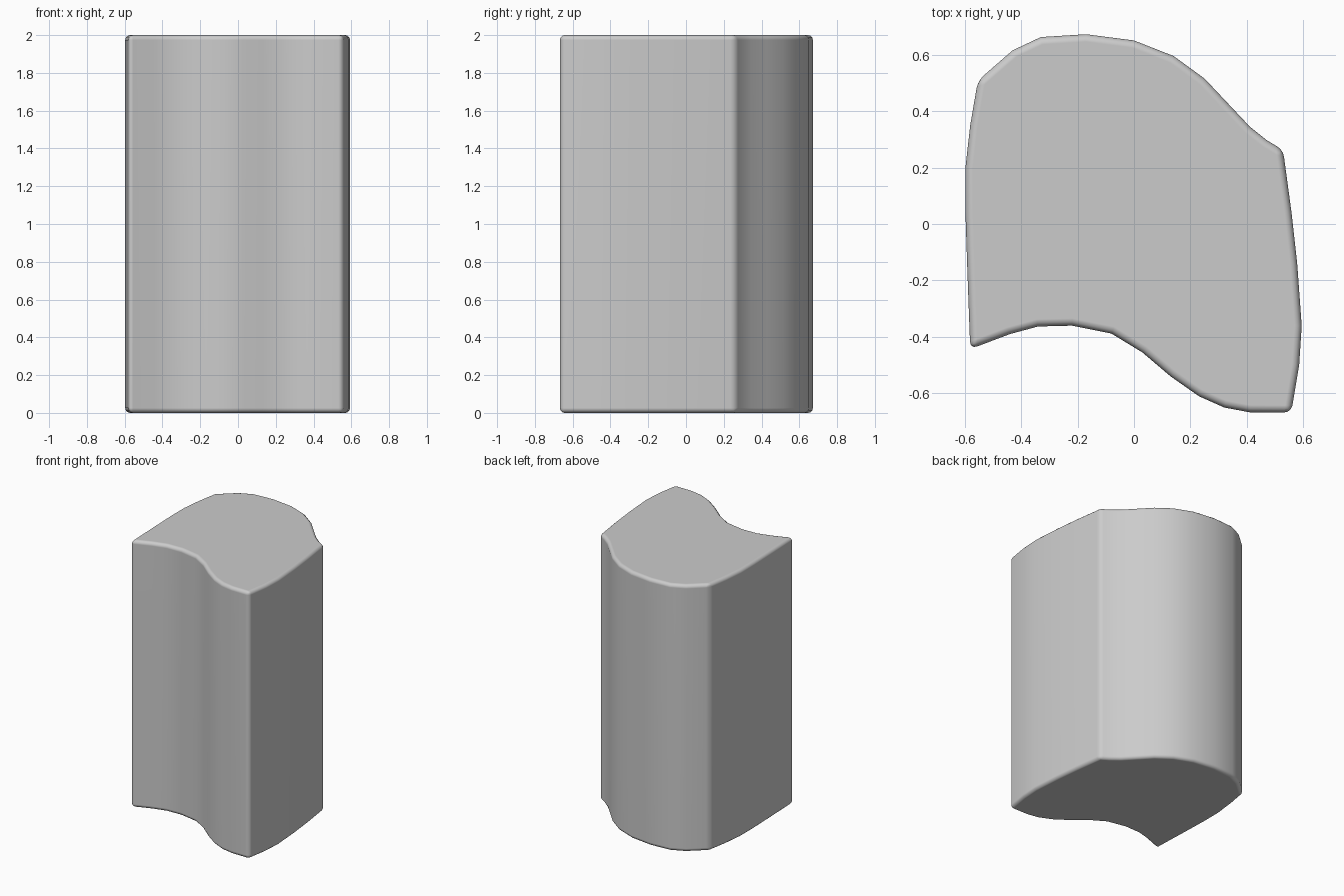
import bpy, bmesh

if "Cube" in bpy.data.objects:
    bpy.data.objects.remove(bpy.data.objects["Cube"])

# Plan outline as four sides, each starting at a corner
sides = [
    # front: S-curve
    [(-.58, -.443), (-.44, -.39), (-.34, -.363), (-.22, -.36), (-.08, -.388), (.03, -.455),
     (.13, -.54), (.23, -.61), (.32, -.65), (.41, -.667)],
    # right
    [(.557, -.668), (.585, -.5), (.594, -.36), (.578, -.14), (.558, .04)],
    # back: S-curve
    [(.528, .262), (.47, .297), (.41, .345), (.33, .43), (.25, .515), (.14, .595), (0, .65),
     (-.17, .672), (-.33, .662), (-.43, .615)],
    # left
    [(-.553, .508), (-.58, .35), (-.597, .2), (-.597, .04), (-.59, -.17)],
]
outline = [p for side in sides for p in side]
corners = [side[0] for side in sides]
HEIGHT = 2.0

# Extrude the outline
bm = bmesh.new()
face = bm.faces.new([bm.verts.new((x, y, 0)) for x, y in outline])
top = bmesh.ops.extrude_face_region(bm, geom=[face], use_keep_orig=True)["geom"]
bmesh.ops.translate(bm, vec=(0, 0, HEIGHT),
                    verts=[v for v in top if isinstance(v, bmesh.types.BMVert)])
bmesh.ops.recalc_face_normals(bm, faces=bm.faces)


def at_corner(edge):
    x, y, _ = edge.verts[0].co
    return any(abs(x - cx) + abs(y - cy) < 1e-4 for cx, cy in corners)


# Round the rims and the four upright corners
edges = [e for e in bm.edges
         if abs(e.verts[0].co.z - e.verts[1].co.z) < 1e-4 or at_corner(e)]
bmesh.ops.bevel(bm, geom=edges, offset=0.026, offset_type='OFFSET', segments=3,
                profile=0.5, affect='EDGES', clamp_overlap=True)

mesh = bpy.data.meshes.new("curved_block")
bm.to_mesh(mesh)
bm.free()
block = bpy.data.objects.new("curved_block", mesh)
bpy.context.collection.objects.link(block)

# Smooth shading with flat end caps
bpy.context.view_layer.objects.active = block
block.select_set(True)
bpy.ops.object.shade_smooth_by_angle(angle=1.0)
weighted = block.modifiers.new("weighted_normals", 'WEIGHTED_NORMAL')
weighted.keep_sharp = True
